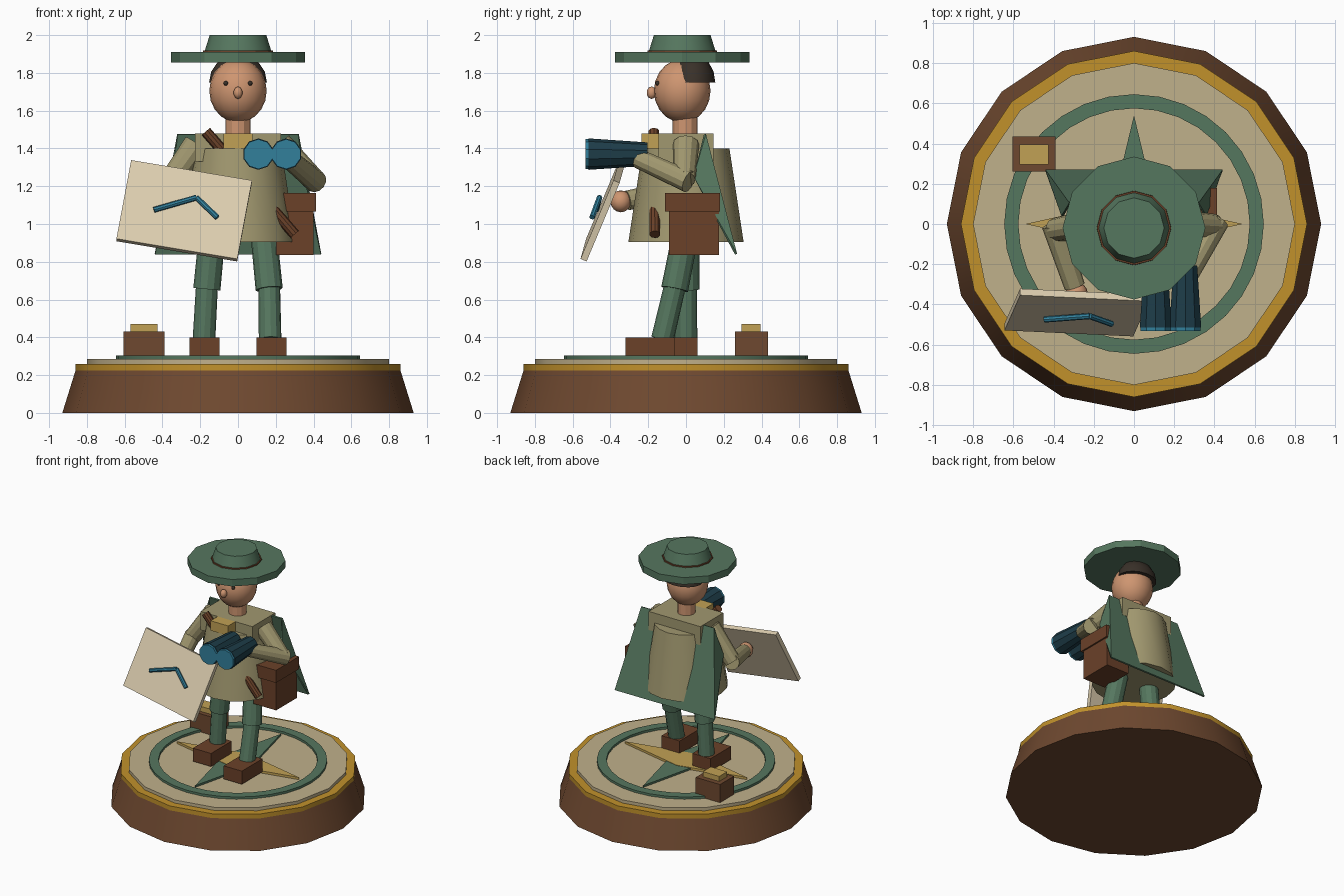
import bpy, bmesh, math
from mathutils import Vector, Matrix

if "Cube" in bpy.data.objects:
    bpy.data.objects.remove(bpy.data.objects["Cube"])

COLORS = dict(wood="6e4a33", leather="6a432d", brass="c0902f", gold="c0a055", cream="bfaf8a",
              green="56765f", tan="a0976f", skin="cd9470", navy="233f4a", teal="357f9a",
              paper="dccdae", dark="3c342d")
mats = {}
for key, h in COLORS.items():
    m = bpy.data.materials.new(key)
    rgb = [(int(h[i:i + 2], 16) / 255) ** 2.2 for i in (0, 2, 4)]
    m.diffuse_color = (*rgb, 1)
    m.use_nodes = True
    m.node_tree.nodes["Principled BSDF"].inputs["Base Color"].default_value = m.diffuse_color
    mats[key] = m


def finish(name, bm, mat, smooth=True):
    bmesh.ops.recalc_face_normals(bm, faces=bm.faces[:])
    me = bpy.data.meshes.new(name)
    bm.to_mesh(me)
    bm.free()
    ob = bpy.data.objects.new(name, me)
    bpy.context.collection.objects.link(ob)
    me.materials.append(mats[mat])
    if smooth:
        bpy.ops.object.select_all(action='DESELECT')
        ob.select_set(True)
        bpy.context.view_layer.objects.active = ob
        bpy.ops.object.shade_smooth_by_angle(angle=math.radians(29))
    return ob


def rod(name, p, q, r1, r2, mat, n=12):
    """Tapered cylinder from p to q."""
    p, q = Vector(p), Vector(q)
    d = q - p
    rot = d.to_track_quat('Z', 'Y').to_matrix().to_4x4() if d.xy.length > 1e-5 else Matrix()
    bm = bmesh.new()
    bmesh.ops.create_cone(bm, cap_ends=True, segments=n, radius1=r1, radius2=r2,
                          depth=d.length, matrix=Matrix.Translation((p + q) / 2) @ rot)
    return finish(name, bm, mat)


def box(name, lo, hi, mat):
    lo, hi = Vector(lo), Vector(hi)
    bm = bmesh.new()
    bmesh.ops.create_cube(bm, size=1, matrix=Matrix.Translation((lo + hi) / 2) @ Matrix.Diagonal((*(hi - lo), 1)))
    return finish(name, bm, mat, False)


def ball(name, c, r, mat, half=False, n=16):
    bm = bmesh.new()
    bmesh.ops.create_uvsphere(bm, u_segments=n, v_segments=n // 2, radius=1)
    if half:
        cut = bmesh.ops.bisect_plane(bm, geom=bm.verts[:] + bm.edges[:] + bm.faces[:], plane_co=(0, 0, 0),
                                     plane_no=(0, 0, 1), clear_inner=True)
        bmesh.ops.holes_fill(bm, edges=[e for e in bm.edges if e.is_boundary])
    bm.transform(Matrix.Translation(c) @ Matrix.Diagonal((*r, 1)))
    ob = finish(name, bm, mat, half)
    if not half:
        ob.data.shade_smooth()
    return ob


def prism(name, pts, z0, z1, mat):
    bm = bmesh.new()
    f = bm.faces.new([bm.verts.new((x, y, z0)) for x, y in pts])
    ext = bmesh.ops.extrude_face_region(bm, geom=[f])
    for v in ext['geom']:
        if isinstance(v, bmesh.types.BMVert):
            v.co.z = z1
    return finish(name, bm, mat, False)


# Round plinth
rod("plinth", (0, 0, 0), (0, 0, .225), .93, .86, "wood", 16)
rod("plinth_rim", (0, 0, .225), (0, 0, .26), .86, .86, "brass", 16)
rod("plinth_top", (0, 0, .26), (0, 0, .285), .80, .80, "cream", 16)

# Compass ring and star
bm = bmesh.new()
N = 32
loops = [[bm.verts.new((r * math.cos(i * math.tau / N), r * math.sin(i * math.tau / N), z)) for i in range(N)]
         for r, z in ((.645, .28), (.645, .303), (.575, .303), (.575, .28))]
for a, b in zip(loops, loops[1:] + loops[:1]):
    for i in range(N):
        j = (i + 1) % N
        bm.faces.new((a[i], a[j], b[j], b[i]))
finish("compass_ring", bm, "green")
prism("compass_north_south", [(.13, 0), (0, .54), (-.13, 0), (0, -.54)], .28, .300, "green")
prism("compass_east_west", [(.54, 0), (0, .12), (-.54, 0), (0, -.12)], .28, .303, "gold")

# Small box on the plinth
box("supply_box", (-.605, .26, .285), (-.39, .435, .43), "wood")
box("supply_box_lid", (-.57, .295, .43), (-.425, .395, .47), "gold")

# Legs and boots
for side, knee, ankle, boot_y in (("left", (.165, -.06, .655), (.17, -.125, .39), -.32),
                                  ("right", (-.165, 0, .655), (-.18, 0, .39), -.20)):
    s = math.copysign(1, knee[0])
    rod(side + "_thigh", (s * .135, 0, .96), knee, .07, .072, "green")
    rod(side + "_shin", (knee[0], knee[1], knee[2] + .01), ankle, .058, .06, "green")
    box(side + "_boot", (s * .178 - .08, boot_y, .295), (s * .178 + .08, boot_y + .26, .40), "leather")

# Coat, yoke, neckerchief, strap
rod("coat", (0, 0, .905), (0, 0, 1.40), .305, .23, "tan", 16)
box("coat_yoke", (-.228, -.145, 1.33), (.228, .145, 1.478), "tan")
box("neckerchief", (-.078, -.235, 1.40), (.078, -.13, 1.478), "gold")
rod("chest_strap", (-.17, -.17, 1.49), (.30, -.165, .945), .029, .029, "leather", 10)

# Cape: flat back sheet with a small forward fold at each side
bm = bmesh.new()
co = [(-.32, .10, 1.475), (.32, .10, 1.475), (.44, .265, .84), (-.44, .265, .84),
      (.355, .04, 1.25), (-.355, .04, 1.25)]
v = [bm.verts.new(c) for c in co]
bm.faces.new((v[0], v[1], v[2], v[3]))
bm.faces.new((v[1], v[4], v[2]))
bm.faces.new((v[0], v[3], v[5]))
cape = finish("cape", bm, "green", False)
mod = cape.modifiers.new("thickness", 'SOLIDIFY')
mod.thickness, mod.offset = .012, 0

# Arms
for side, sh, el, wr in (("right", (-.22, .0, 1.42), (-.39, -.03, 1.18), (-.295, -.31, 1.125)),
                         ("left", (.22, .0, 1.42), (.40, -.01, 1.235), (.27, -.25, 1.345))):
    rod(side + "_upper_arm", sh, el, .07, .06, "tan")
    back = Vector(el) + (Vector(el) - Vector(wr)).normalized() * .03
    rod(side + "_forearm", back, wr, .06, .052, "tan")
ball("right_hand", (-.285, -.345, 1.12), (.055, .055, .058), "skin")
ball("left_hand", (.25, -.28, 1.36), (.055, .055, .055), "skin")

# Binoculars
for i, x in enumerate((.108, .255)):
    rod(f"binocular_barrel_{i}", (x, -.205, 1.37), (x, -.515, 1.37), .062, .083, "navy", 10)
    rod(f"binocular_lens_{i}", (x, -.51, 1.37), (x, -.532, 1.37), .079, .079, "teal", 10)

# Map board, tilted by its own axes, and the route drawn on it
w = Vector((.64, -.03, -.107))
h = Vector((.078, .175, .416))
nrm = w.cross(h).normalized()
bm = bmesh.new()
bmesh.ops.create_cube(bm, size=1)
M = Matrix((w, h, nrm * .035)).transposed().to_4x4()
M.translation = (-.285, -.44, 1.07)
bm.transform(M)
finish("map_board", bm, "paper", False)
route = [(-.445, -.475, 1.075), (-.22, -.458, 1.14), (-.11, -.497, 1.035)]
for i in (0, 1):
    rod(f"map_route_{i}", route[i], route[i + 1], .015, .015, "teal", 8)

# Satchel
box("satchel", (.20, -.09, .835), (.40, .175, 1.12), "leather")
box("satchel_flap", (.235, -.11, 1.065), (.412, .18, 1.165), "leather")

# Head
rod("neck", (0, -.005, 1.46), (0, -.005, 1.58), .066, .066, "skin")
ball("head", (0, -.02, 1.705), (.152, .15, .168), "skin", n=20)
ball("hair", (0, .035, 1.75), (.153, .12, .15), "dark", half=True, n=16)
ball("nose", (0, -.182, 1.695), (.025, .027, .033), "skin", n=10)
for s in (-1, 1):
    ball(f"eye_{s}", (s * .064, -.15, 1.745), (.013, .013, .013), "dark", n=8)

# Hat
rod("hat_brim", (0, -.02, 1.855), (0, -.02, 1.91), .355, .355, "green", 12)
rod("hat_band", (0, -.02, 1.905), (0, -.02, 1.918), .186, .184, "leather", 12)
rod("hat_crown", (0, -.02, 1.91), (0, -.02, 2.0), .178, .15, "green", 12)
